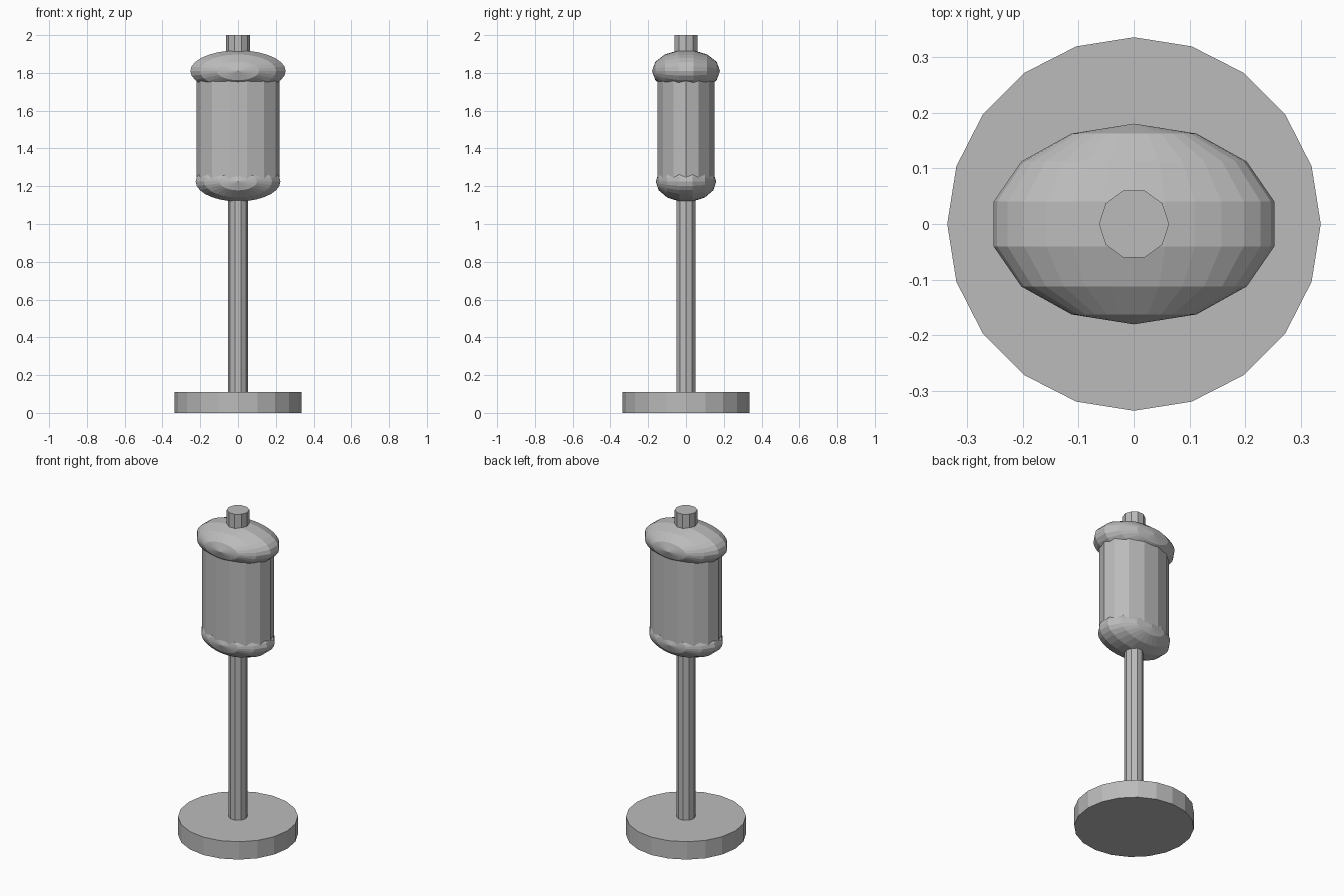
import bpy, bmesh
from math import pi
from mathutils import Matrix

if "Cube" in bpy.data.objects:
    bpy.data.objects.remove(bpy.data.objects["Cube"])

grey = bpy.data.materials.new("plain grey")
grey.diffuse_color = (0.5, 0.5, 0.5, 1)
grey.use_nodes = True
grey.node_tree.nodes["Principled BSDF"].inputs["Base Color"].default_value = grey.diffuse_color


def finish(name, bm):
    mesh = bpy.data.meshes.new(name)
    bm.to_mesh(mesh)
    bm.free()
    mesh.materials.append(grey)
    obj = bpy.data.objects.new(name, mesh)
    bpy.context.collection.objects.link(obj)
    return obj


def column(name, sides, rx, ry, z0, z1, turn=0.0):
    """Faceted upright cylinder with an elliptical section."""
    bm = bmesh.new()
    m = (Matrix.Translation((0, 0, (z0 + z1) / 2))
         @ Matrix.Diagonal((rx, ry, 1, 1)) @ Matrix.Rotation(turn, 4, 'Z'))
    bmesh.ops.create_cone(bm, cap_ends=True, segments=sides, radius1=1,
                          radius2=1, depth=z1 - z0, matrix=m)
    return finish(name, bm)


def cushion(name, rx, ry, rz, z):
    """Flattened ball whose poles point to the front and back."""
    bm = bmesh.new()
    m = (Matrix.Translation((0, 0, z)) @ Matrix.Diagonal((rx, ry, rz, 1))
         @ Matrix.Rotation(pi / 2, 4, 'X'))
    bmesh.ops.create_uvsphere(bm, u_segments=28, v_segments=7, radius=1, matrix=m)
    return finish(name, bm)


# round foot, pole and top stub (create_cone starts on +y, so turn to put a corner on x)
column("base", 20, 0.335, 0.335, 0.0, 0.11)
column("pole", 10, 0.053, 0.053, 0.11, 1.2, pi / 2)
column("top_stub", 10, 0.063, 0.063, 1.85, 2.0, pi / 2)

# oval body with a rounded end at each side
column("body", 14, 0.22, 0.155, 1.225, 1.81, pi / 2)
cushion("upper_end", 0.2585, 0.18, 0.112, 1.81)
cushion("lower_end", 0.23, 0.16, 0.108, 1.225)
